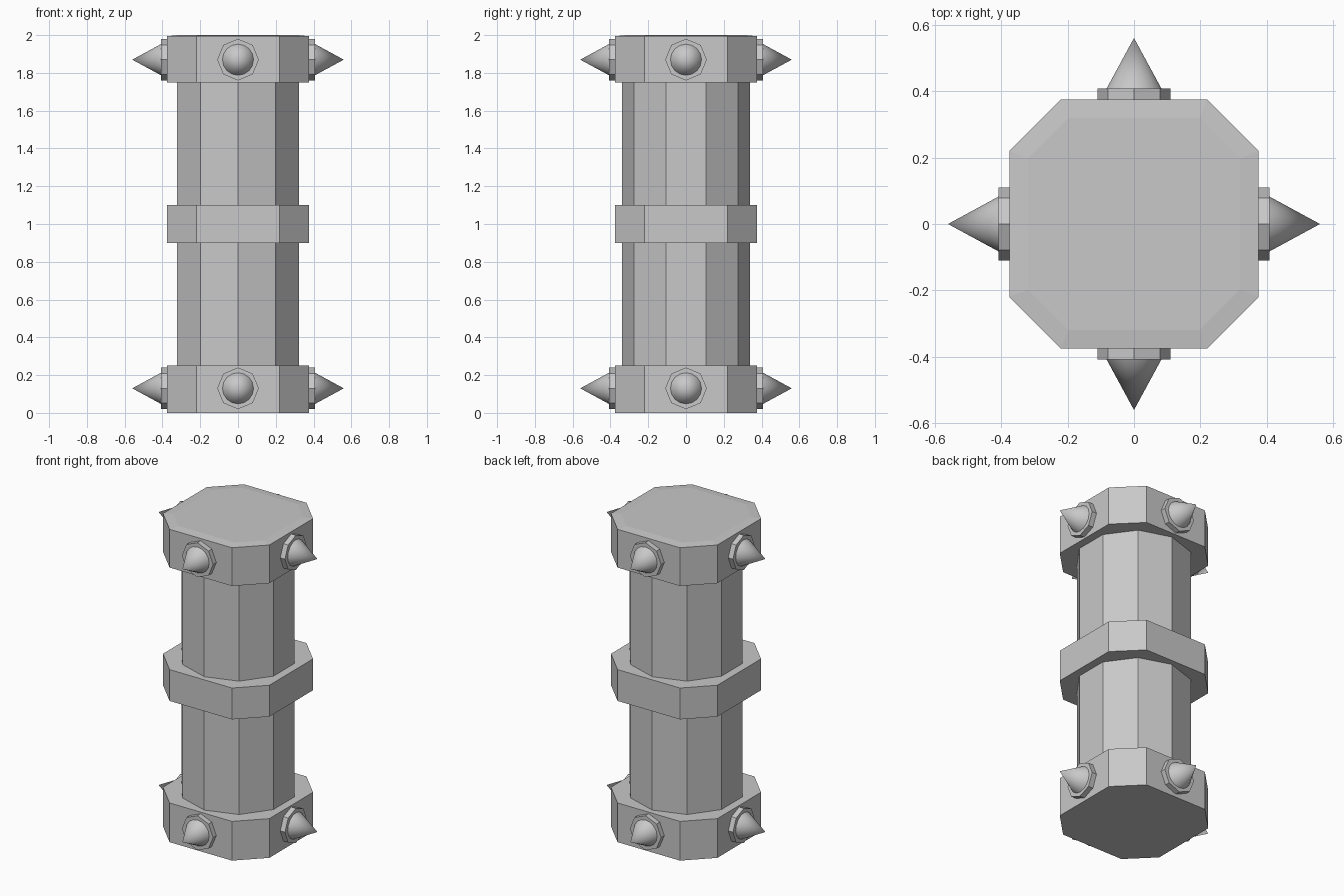
import bpy, bmesh, math
from mathutils import Matrix, Vector

cube = bpy.data.objects.get("Cube")
if cube:
    bpy.data.objects.remove(cube, do_unlink=True)

grey = bpy.data.materials.new("stone grey")
grey.use_nodes = True
colour = (0.58, 0.58, 0.58, 1)
grey.diffuse_color = colour
grey.node_tree.nodes["Principled BSDF"].inputs["Base Color"].default_value = colour

HALF, CORNER = 0.375, 0.22     # band half width and where its chamfers start
HEIGHT, BAND = 2.0, 0.25


def finish(name, bm, smooth=False):
    bmesh.ops.recalc_face_normals(bm, faces=bm.faces)
    mesh = bpy.data.meshes.new(name)
    bm.to_mesh(mesh)
    bm.free()
    mesh.materials.append(grey)
    mesh.polygons.foreach_set("use_smooth", [smooth] * len(mesh.polygons))
    obj = bpy.data.objects.new(name, mesh)
    bpy.context.collection.objects.link(obj)
    return obj


def band(name, bottom, top, crown=0.0):
    """Square band with chamfered corners, optionally with a shallow crown."""
    bm = bmesh.new()
    outline = []
    for turn in range(4):
        spin = Matrix.Rotation(turn * math.pi / 2, 3, "Z")
        outline += [spin @ Vector((HALF, s * CORNER, 0)) for s in (-1, 1)]
    base = bm.faces.new([bm.verts.new(p + Vector((0, 0, bottom))) for p in outline])
    made = bmesh.ops.extrude_face_region(bm, geom=[base], use_keep_orig=True)["geom"]
    verts = [g for g in made if isinstance(g, bmesh.types.BMVert)]
    bmesh.ops.translate(bm, verts=verts, vec=(0, 0, top - bottom - crown))
    if crown:
        lid = [g for g in made if isinstance(g, bmesh.types.BMFace)]
        bmesh.ops.inset_region(bm, faces=lid, thickness=0.06)
        bmesh.ops.translate(bm, verts=lid[0].verts, vec=(0, 0, crown))
    return finish(name, bm)


def lathe(name, sides, r1, r2, start, end, placement, smooth=False):
    """Prism or cone running along local z from start to end."""
    bm = bmesh.new()
    bmesh.ops.create_cone(bm, cap_ends=True, segments=sides, radius1=r1, radius2=r2,
                          depth=end - start,
                          matrix=placement @ Matrix.Translation((0, 0, (start + end) / 2)))
    bmesh.ops.remove_doubles(bm, verts=bm.verts, dist=1e-5)
    if smooth:  # the hidden base is dropped so the side shades evenly
        bmesh.ops.delete(bm, geom=[f for f in bm.faces if len(f.verts) > 4],
                         context="FACES_ONLY")
    return finish(name, bm, smooth)


# Ten-sided shaft with corners on the x axis
lathe("shaft", 10, 0.34, 0.34, 0.1, 1.9, Matrix.Rotation(math.pi / 2, 4, "Z")
      @ Matrix.Rotation(math.pi / 10 * 5, 4, "Z"))

# Chamfered bands
band("bottom_band", 0, BAND)
band("middle_band", 0.9, 1.1)
band("top_band", HEIGHT - BAND, HEIGHT, crown=0.006)

# Spikes with octagonal collars on all four sides of the end bands
for level, z in (("bottom", 0.13), ("top", 1.87)):
    for turn, side in enumerate(("left", "back", "right", "front")):
        place = (Matrix.Translation((0, 0, z))
                 @ Matrix.Rotation(turn * math.pi / 2, 4, "Z")
                 @ Matrix.Rotation(math.pi / 2, 4, "Y"))
        lathe(f"{level}_{side}_collar", 8, 0.11, 0.11, 0.36, 0.408, place)
        lathe(f"{level}_{side}_spike", 16, 0.084, 0, 0.405, 0.56, place, smooth=True)
